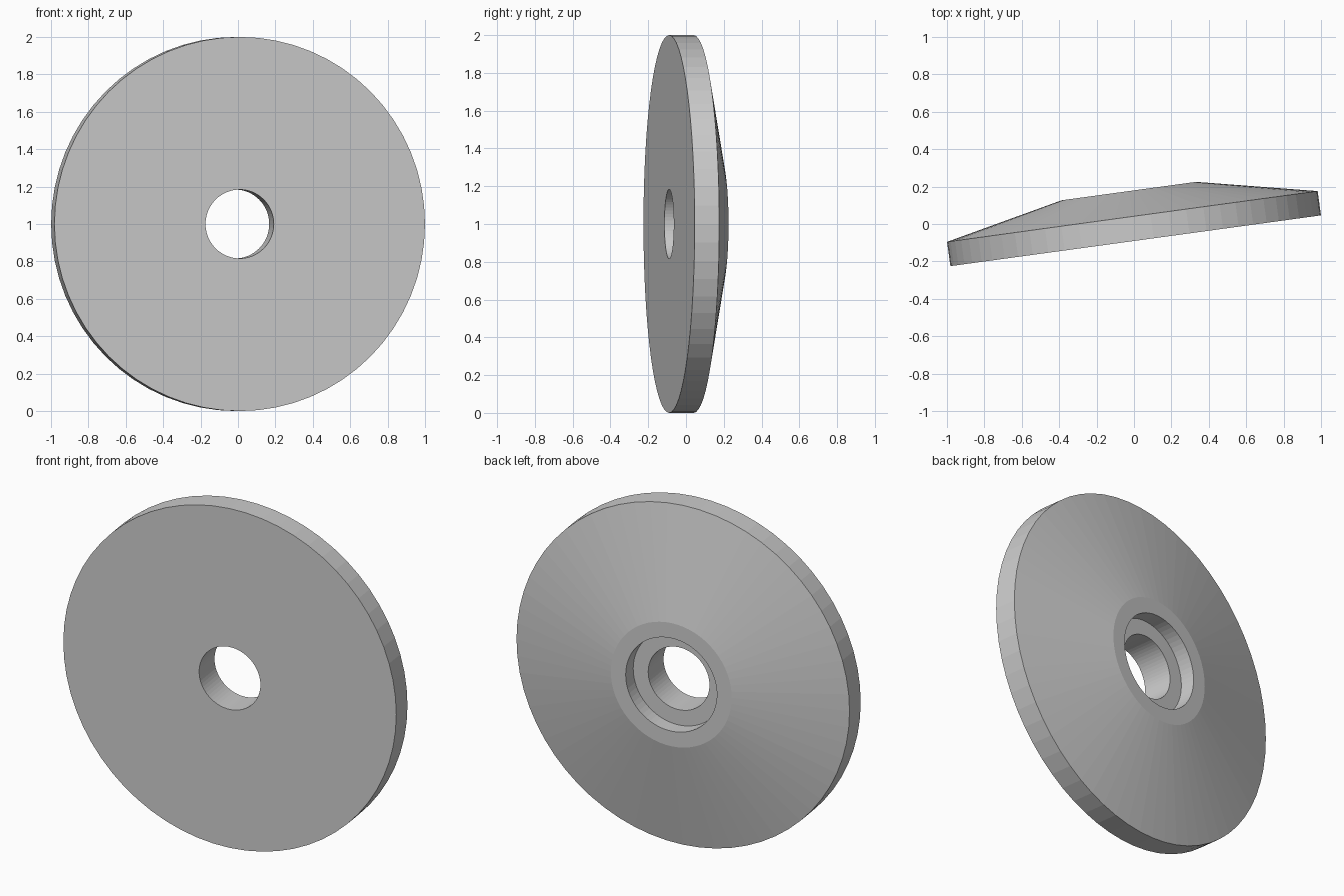
import bpy, bmesh, math
from mathutils import Matrix

if "Cube" in bpy.data.objects:
    bpy.data.objects.remove(bpy.data.objects["Cube"])

SIDES = 64
TILT = math.radians(7.8)

# Closed cross-section: (radius, distance behind the flat front face)
profile = [
    (0.184, 0.0),     # bore, front edge
    (1.0, 0.0),       # flat front face
    (1.0, 0.131),     # rim
    (0.363, 0.268),   # conical back
    (0.274, 0.268),   # flat hub ring
    (0.274, 0.18),    # counterbore wall
    (0.184, 0.18),    # counterbore floor
]

# Revolve the section around the y axis
bm = bmesh.new()
rings = []
for r, y in profile:
    rings.append([bm.verts.new((r * math.cos(2 * math.pi * i / SIDES), y,
                                r * math.sin(2 * math.pi * i / SIDES)))
                  for i in range(SIDES)])
for a, b in zip(rings, rings[1:] + rings[:1]):
    for i in range(SIDES):
        j = (i + 1) % SIDES
        bm.faces.new((a[i], b[i], b[j], a[j]))
bmesh.ops.recalc_face_normals(bm, faces=bm.faces)

mesh = bpy.data.meshes.new("disc_washer")
bm.to_mesh(mesh)
bm.free()
disc = bpy.data.objects.new("disc_washer", mesh)
bpy.context.collection.objects.link(disc)

# Stand upright, turned slightly about the vertical
disc.matrix_world = Matrix.Translation((0.009, -0.0895, 1.0)) @ Matrix.Rotation(TILT, 4, 'Z')
